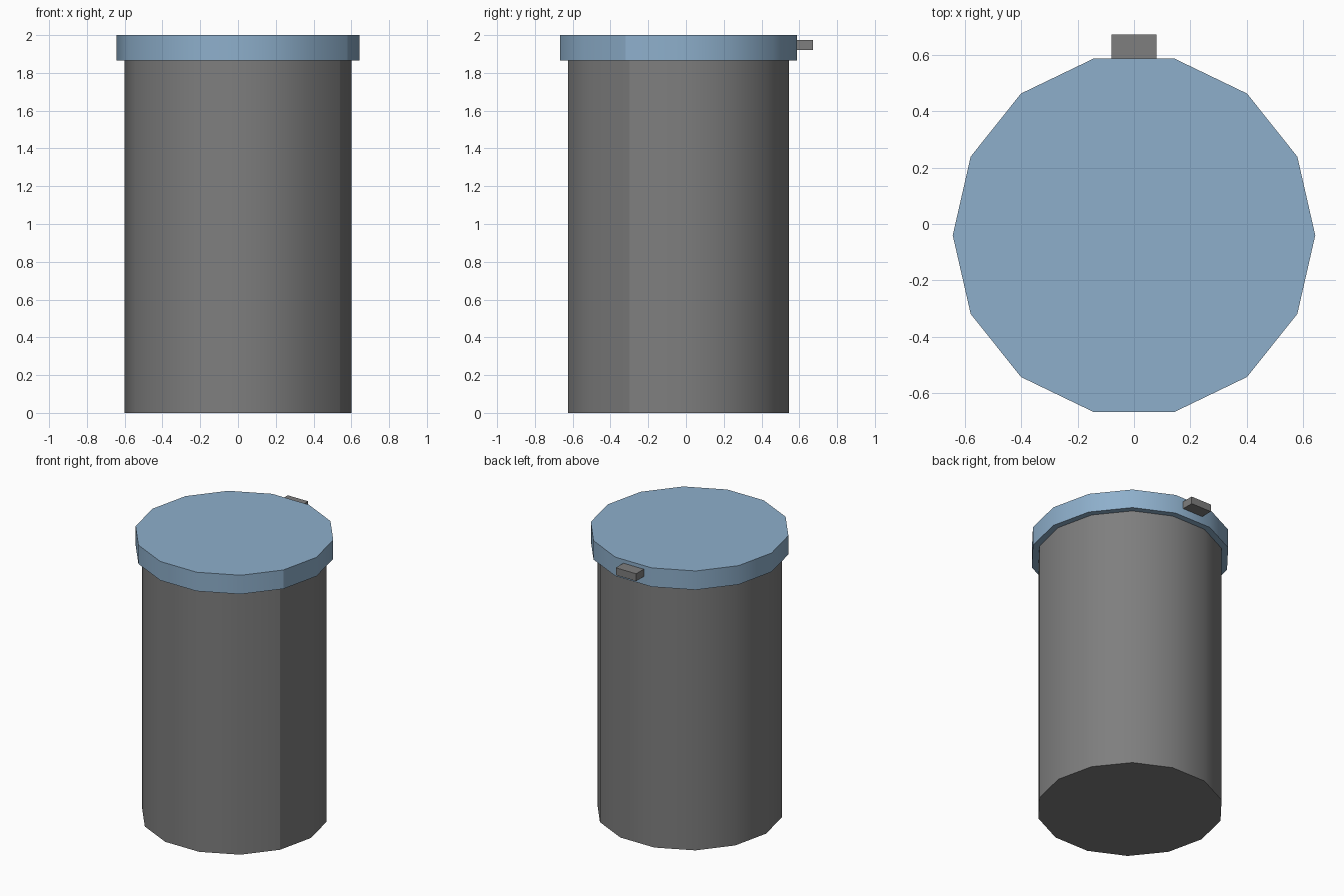
import bpy
import bmesh
import math

cube = bpy.data.objects.get("Cube")
if cube:
    bpy.data.objects.remove(cube, do_unlink=True)

SIDES = 14
CENTRE_Y = -0.04


def material(name, rgb):
    m = bpy.data.materials.new(name)
    m.use_nodes = True
    m.diffuse_color = (*rgb, 1)
    bsdf = next(n for n in m.node_tree.nodes if n.type == 'BSDF_PRINCIPLED')
    bsdf.inputs["Base Color"].default_value = (*rgb, 1)
    bsdf.inputs["Roughness"].default_value = 0.7
    return m


def finish(bm, name, mat):
    me = bpy.data.meshes.new(name)
    bm.to_mesh(me)
    bm.free()
    me.materials.append(mat)
    ob = bpy.data.objects.new(name, me)
    bpy.context.collection.objects.link(ob)
    return ob


def drum(name, radius, z0, z1, mat):
    """Closed prism with smooth sides, crisp rims and one vertical seam."""
    bm = bmesh.new()
    ring = []
    for i in range(SIDES):
        a = 2 * math.pi * i / SIDES
        ring.append(bm.verts.new((radius * math.cos(a),
                                  CENTRE_Y + radius * math.sin(a), z0)))
    base = bm.faces.new(ring)
    top = bmesh.ops.extrude_face_region(bm, geom=[base], use_keep_orig=True)
    verts = [g for g in top["geom"] if isinstance(g, bmesh.types.BMVert)]
    bmesh.ops.translate(bm, verts=verts, vec=(0, 0, z1 - z0))
    bmesh.ops.recalc_face_normals(bm, faces=bm.faces)
    for f in bm.faces:
        f.smooth = abs(f.normal.z) < 0.5
    seam_angle = -2 * math.pi / SIDES
    seam_x = radius * math.cos(seam_angle)
    seam_y = CENTRE_Y + radius * math.sin(seam_angle)
    for e in bm.edges:
        a, b = (v.co for v in e.verts)
        upright = abs(a.z - b.z) > 0.01
        on_seam = abs(a.x - seam_x) < 0.01 and abs(a.y - seam_y) < 0.01
        e.smooth = upright and not on_seam
    return finish(bm, name, mat)


def box(name, lo, hi, mat):
    bm = bmesh.new()
    bmesh.ops.create_cube(bm, size=1)
    for v in bm.verts:
        v.co = [(l + h) / 2 + c * (h - l) for l, h, c in zip(lo, hi, v.co)]
    return finish(bm, name, mat)


grey = material("Dark Grey", (0.21, 0.21, 0.21))
blue = material("Pale Blue", (0.27, 0.43, 0.60))

# Container, overhanging lid and rear tab
drum("container_body", 0.60, 0.0, 1.87, grey)
drum("lid", 0.643, 1.866, 2.0, blue)
box("lid_tab", (-0.08, 0.56, 1.922), (0.08, 0.672, 1.974), grey)
